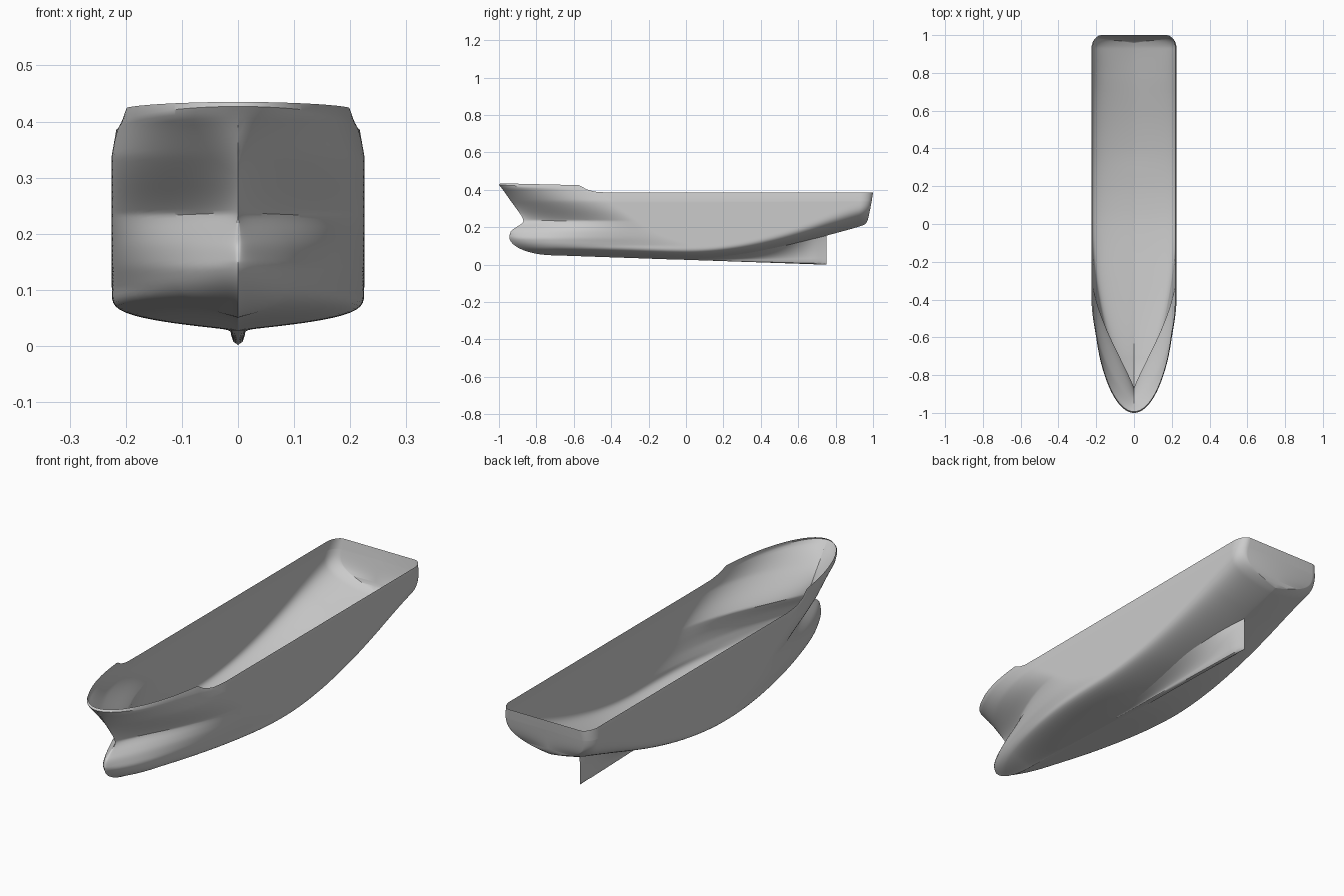
import bpy, bmesh, math

if "Cube" in bpy.data.objects:
    bpy.data.objects.remove(bpy.data.objects["Cube"])


def interp(pts, t, smooth=True):
    """Interpolate (t, value) control points, by default with a cubic."""
    if t <= pts[0][0]:
        return pts[0][1]
    if t >= pts[-1][0]:
        return pts[-1][1]
    n = len(pts)
    i = max(k for k in range(n - 1) if pts[k][0] <= t)
    (t0, a), (t1, b) = pts[i], pts[i + 1]
    h = t1 - t0
    u = (t - t0) / h
    if not smooth:
        return a + (b - a) * u

    def slope(k):
        lo, hi = pts[max(k - 1, 0)], pts[min(k + 1, n - 1)]
        return (hi[1] - lo[1]) / (hi[0] - lo[0])
    m0, m1 = slope(i) * h, slope(i + 1) * h
    return ((2*u**3 - 3*u*u + 1) * a + (u**3 - 2*u*u + u) * m0
            + (3*u*u - 2*u**3) * b + (u**3 - u*u) * m1)


def lerp(a, b, t):
    return a + (b - a) * min(max(t, 0), 1)


# Control lines read along the ship (bow at -y)
STEM = [(.15, -.945), (.18, -.935), (.2, -.91), (.22, -.88), (.235, -.87),
        (.26, -.878), (.3, -.905), (.35, -.942), (.4, -.978), (.427, -1)]
BOTTOM = [(-.7, .05), (-.3, .036), (0, .027), (.15, .033), (.3, .05), (.4, .066),
          (.55, .1), (.75, .155), (.93, .205), (.975, .224)]
BILGE_TOP = [(-1, .24), (-.9, .18), (-.7, .14), (-.3, .11), (.05, .1), (.25, .12),
             (.42, .16), (.55, .2), (.68, .25), (.79, .3), (.89, .34), (1, .37)]
FULL_WIDTH = [(.1, .05), (.15, -.12), (.2, -.22), (.25, -.29), (.34, -.4), (.44, -.4)]
KNUCKLE = [(-1, .427), (-.57, .402), (-.48, .385), (-.4, .34), (1, .34)]
SHEER = [(-1, .435), (-.57, .425), (-.53, .402), (-.48, .389), (-.4, .385), (1, .385)]
TRANSOM = [(.21, .955), (.225, .968), (.25, .976), (.34, .993), (.385, 1)]
HALF = .225


def bottom(y):
    if y < -.7:
        k = min((-.7 - y) / .245, 1)
        return .05 + .1 * (1 - math.sqrt(1 - k * k))
    return interp(BOTTOM, y)


def bilge_power(y):
    return lerp(1.2, .8, (y - .1) / .7)


def half_breadth(y, z):
    # Waterline shape, finer at the neck and full at deck level
    stem = interp(STEM, z)
    length = interp(FULL_WIDTH, z) - stem
    s = min(max((y - stem) / length, 0), 1)
    up = (z - .235) / .175
    a, b = lerp(1.6, 2, up), lerp(1.2, .5, up)
    if z < .235:
        a = lerp(2.1, 1.6, (z - .1) / .135)
    g = (1 - (1 - s) ** a) ** b
    e = math.sqrt(1 - (1 - min(s / .25, 1)) ** 2)
    w = .2 * lerp(1, 0, (z - .14) / .095)
    x = HALF * (w * e + (1 - w) * g)
    # Tumblehome, bilge rounding, stern corner rounding
    x *= 1 - .0667 * max(z - .34, 0) / .085
    zk = bottom(y)
    t = min(max((z - zk) / (interp(BILGE_TOP, y) - zk), 0), 1)
    r = (1 - (1 - t) ** 4) ** bilge_power(y)
    c = min(max((y - .93) / (interp(TRANSOM, z) - .93), 0), 1)
    return x * r * (1 - .2 * (1 - math.sqrt(1 - c * c)))


def row_height(v, y, zk):
    kn = interp(KNUCKLE, y, False)
    zs = .15 + (kn - .15) * v * v
    return zs - (.15 - zk) * max(0, 1 - (zs - .15) / .085) ** 2


def make_mesh(name, grid):
    """Skin a grid of points and mirror it across the centreline."""
    bm = bmesh.new()
    cols = [[bm.verts.new(p) for p in col] for col in grid]
    for c0, c1 in zip(cols, cols[1:]):
        for j in range(len(c0) - 1):
            bm.faces.new((c0[j], c1[j], c1[j + 1], c0[j + 1]))
    bmesh.ops.remove_doubles(bm, verts=bm.verts, dist=1e-5)
    me = bpy.data.meshes.new(name)
    bm.to_mesh(me)
    bm.free()
    ob = bpy.data.objects.new(name, me)
    bpy.context.collection.objects.link(ob)
    mod = ob.modifiers.new("mirror", 'MIRROR')
    mod.merge_threshold = 1e-4
    bpy.ops.object.select_all(action='DESELECT')
    ob.select_set(True)
    bpy.context.view_layer.objects.active = ob
    bpy.ops.object.shade_smooth_by_angle(angle=math.radians(35))
    return ob


# Hull shell: columns run from keel to sheer, bow to stern
ROWS, FORE, AFT = 56, 90, 80
grid = []


def add_top(col):
    x, y, z = col[-1]
    bow = lerp(1, 0, (y + .6) / .2)
    top = interp(SHEER, y, False)
    if y > .9:
        y = lerp(y, y + .007, (y - .9) / .09)
    k = (1 - .0667 * max(top - .34, 0) / .085) / (1 - .0667 * max(z - .34, 0) / .085)
    col.append((x * k * (1 - .012 * bow), y + .007 * bow * lerp(1, 0, (y + 1) / .3), top))


for i in range(FORE):
    p = (i / FORE) ** 1.8
    zk = bottom(lerp(-.945, 0, p))
    col = []
    for j in range(ROWS + 1):
        v = j / ROWS
        y = lerp(interp(STEM, .15 + .277 * v * v), 0, p)
        z = row_height(v, y, zk)
        x = 0 if i == 0 or j == 0 else half_breadth(y, z)
        col.append((x, y, z))
    add_top(col)
    grid.append(col)

zk0 = bottom(0)
for i in range(AFT + 1):
    q = 1 - (1 - i / AFT) ** 1.5
    col = []
    for j in range(ROWS + 1):
        f = (row_height(j / ROWS, 0, zk0) - zk0) / (.34 - zk0)
        y = lerp(0, interp(TRANSOM, .215 + .125 * f), q)
        zk = bottom(y)
        z = zk + (.34 - zk) * f
        col.append((0 if j == 0 else half_breadth(y, z), y, z))
    add_top(col)
    grid.append(col)
# Transom plate closes the stern
grid.append([(0, y, z) for x, y, z in grid[-1]])
make_mesh("hull", grid)

# Skeg: keel fin flaring up into the hull bottom
WIDTH = [(-.1, .03), (.2, .06), (.44, .075), (.6, .05), (.7, .02), (.75, .001)]
fin = []
for i in range(41):
    y = -.1 + .85 * i / 40
    w = interp(WIDTH, y)
    keel = min(.026 - .0347 * y, bottom(y) - .0005)
    t = 1 - (1 - (w / HALF) ** (1 / bilge_power(y))) ** .25
    zk = bottom(y)
    top = zk + t * (interp(BILGE_TOP, y) - zk)
    foot = min(.012, w * .5)
    d = top - keel
    fin.append([(0, y, keel), (foot * .7, y, keel + .04 * d), (foot, y, keel + .12 * d)]
               + [(foot + (w - foot) * (k / 8) ** 1.8, y, keel + d * (.12 + .88 * k / 8))
                  for k in range(1, 9)])
make_mesh("skeg", fin)
